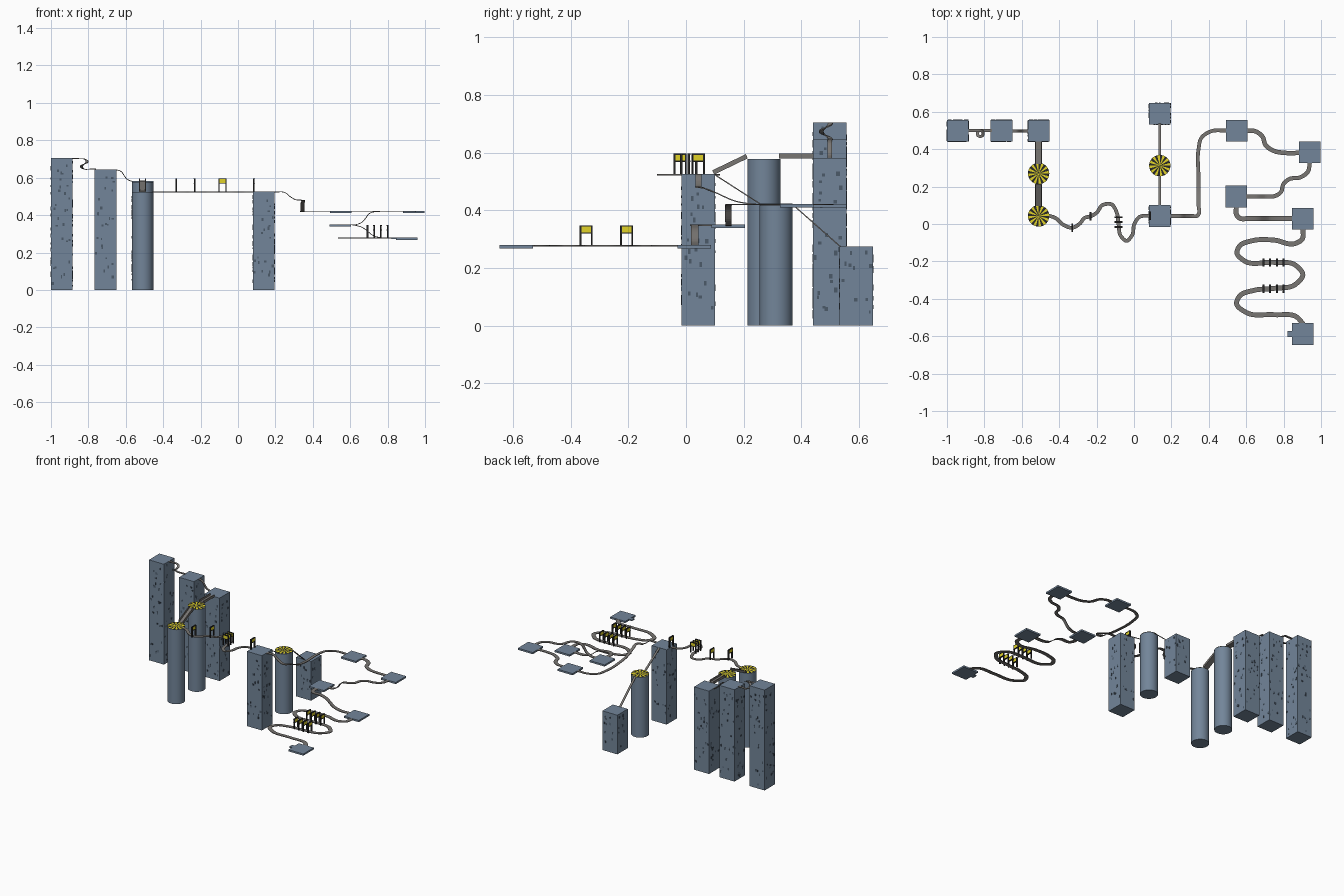
import bpy, bmesh, math, random
from mathutils import Vector

if "Cube" in bpy.data.objects:
    bpy.data.objects.remove(bpy.data.objects["Cube"])

random.seed(4)


def mat(name, col):
    m = bpy.data.materials.new(name)
    m.diffuse_color = (*col, 1)
    m.use_nodes = True
    m.node_tree.nodes["Principled BSDF"].inputs["Base Color"].default_value = m.diffuse_color
    return m


SLATE = mat("slate", (0.17, 0.235, 0.32))
CHIP = mat("dark_slate", (0.07, 0.10, 0.14))
TRACK = mat("track_grey", (0.19, 0.18, 0.17))
BLACK = mat("black", (0.02, 0.02, 0.02))
YELLOW = mat("yellow", (0.75, 0.65, 0.02))


def finish(name, bm, mats):
    bmesh.ops.recalc_face_normals(bm, faces=bm.faces)
    me = bpy.data.meshes.new(name)
    bm.to_mesh(me)
    bm.free()
    for m in mats:
        me.materials.append(m)
    ob = bpy.data.objects.new(name, me)
    bpy.context.collection.objects.link(ob)
    return ob


def box(bm, c, s, mi=0):
    verts = bmesh.ops.create_cube(bm, size=1)["verts"]
    for v in verts:
        v.co = Vector(c) + Vector((v.co.x * s[0], v.co.y * s[1], v.co.z * s[2]))
    for f in {f for v in verts for f in v.link_faces}:
        f.material_index = mi


# Square stone tower with scattered raised chips on its four sides
def tower(name, x, y, top, w=0.116):
    bm = bmesh.new()
    box(bm, (x, y, top / 2), (w, w, top))
    for axis in (0, 1):
        for side in (-1, 1):
            for i in range(int(top * 38)):
                a = random.uniform(-0.44, 0.44) * w
                z = random.uniform(0.02, top - 0.02)
                wd, ht = random.uniform(.006, .013), random.uniform(.008, .018)
                off = side * w / 2
                if axis:
                    box(bm, (x + a, y + off, z), (wd, .003, ht), 1)
                else:
                    box(bm, (x + off, y + a, z), (.003, wd, ht), 1)
    finish(name, bm, [SLATE, CHIP])


# Round tower with a striped radial cap
def round_tower(name, x, y, top, r=0.057, n=48):
    bm = bmesh.new()
    bmesh.ops.create_cone(bm, cap_ends=True, segments=n, radius1=r, radius2=r, depth=top)
    bmesh.ops.translate(bm, verts=bm.verts, vec=(x, y, top / 2))
    for f in bm.faces:
        f.smooth = len(f.verts) == 4
    for e in bm.edges:
        if abs(e.verts[0].co.z - e.verts[1].co.z) < 1e-6:
            e.smooth = False
    finish(name, bm, [SLATE])
    bm = bmesh.new()
    z = top + 0.002
    c = bm.verts.new((x, y, z))
    ring = [bm.verts.new((x + r * math.cos(2 * math.pi * i / n),
                          y + r * math.sin(2 * math.pi * i / n), z)) for i in range(n)]
    for i in range(n):
        bm.faces.new((c, ring[i], ring[(i + 1) % n])).material_index = (i // 2) % 2
    finish(name + "_striped_cap", bm, [YELLOW, BLACK])


# Smooth path through points (chord-length Hermite spline)
def spline(pts, steps=8):
    p = [Vector(q) for q in pts]
    t = [0]
    for a, b in zip(p, p[1:]):
        t.append(t[-1] + (b - a).length)
    n = len(p)
    d = []
    for i in range(n):
        if 0 < i < n - 1:
            h0, h1 = t[i] - t[i - 1], t[i + 1] - t[i]
            d.append(((p[i] - p[i - 1]) / h0 * h1 + (p[i + 1] - p[i]) / h1 * h0) / (h0 + h1))
        else:
            j = min(i, n - 2)
            d.append((p[j + 1] - p[j]) / (t[j + 1] - t[j]))
    out = []
    for i in range(n - 1):
        h = t[i + 1] - t[i]
        for k in range(steps):
            s = k / steps
            out.append(p[i] * (2*s**3 - 3*s*s + 1) + d[i] * h * (s**3 - 2*s*s + s)
                       + p[i+1] * (3*s*s - 2*s**3) + d[i+1] * h * (s**3 - s*s))
    return out + [p[-1]]


# Sweep a closed profile (across, up) along a path, keeping it level
def track(name, pts, width=0.02, profile=None, steps=8):
    h = width / 2
    profile = profile or [(-h, -.002), (h, -.002), (h, .002), (-h, .002)]
    path = spline(pts, steps)
    bm = bmesh.new()
    rings = []
    for i, c in enumerate(path):
        tan = (path[min(i + 1, len(path) - 1)] - path[max(i - 1, 0)]).normalized()
        side = Vector((tan.y, -tan.x, 0)).normalized()
        up = side.cross(tan)
        rings.append([bm.verts.new(c + side * a + up * b) for a, b in profile])
    k = len(profile)
    for r0, r1 in zip(rings, rings[1:]):
        for j in range(k):
            bm.faces.new((r0[j], r0[(j + 1) % k], r1[(j + 1) % k], r1[j]))
    bm.faces.new(rings[0])
    bm.faces.new(rings[-1])
    finish(name, bm, [TRACK])


# Gate: two dark posts, dark frame and yellow panel; bar runs along axis
def gate(name, x, y, z, along_y=True, w=0.045, h=0.073):
    bm = bmesh.new()

    def part(a, zc, l, d, ht, mi):
        c = (x, y + a, z + zc) if along_y else (x + a, y, z + zc)
        box(bm, c, (d, l, ht) if along_y else (l, d, ht), mi)
    for s in (-1, 1):
        part(s * (w / 2 - .003), h / 2, .006, .009, h, 0)
    part(0, h - .002, w, .010, .004, 0)
    part(0, h - .026, w, .010, .004, 0)
    part(0, h - .014, w - .010, .008, .022, 1)
    finish(name, bm, [BLACK, YELLOW])


def slab(name, x, y, top, w=0.116):
    bm = bmesh.new()
    box(bm, (x, y, top - .006), (w, w, .012))
    return finish(name, bm, [SLATE])


# Towers
for i, (x, y, top) in enumerate([(-.942, .498, .705), (-.708, .498, .645), (-.51, .498, .582),
                                 (.138, .043, .525), (.138, .59, .275)]):
    tower(f"square_tower_{i + 1}", x, y, top)
for i, (x, y, top) in enumerate([(-.51, .27, .578), (-.51, .043, .523), (.138, .312, .423)]):
    round_tower(f"round_tower_{i + 1}", x, y, top)

# Floating platforms
for i, (x, y, top) in enumerate([(.55, .498, .422), (.94, .383, .422), (.547, .147, .35),
                                 (.902, .028, .28), (.902, -.588, .28)]):
    slab(f"platform_{i + 1}", x, y, top)
bm = bmesh.new()
box(bm, (.834, -.588, .275), (.026, .03, .008))
finish("end_platform_tab", bm, [SLATE])

# Corkscrew from first tower to second, then drop to third
helix = [(-.822 + .016 * math.cos(math.pi / 2 - a * math.pi / 4),
          .484 + .016 * math.sin(math.pi / 2 - a * math.pi / 4),
          .70 - .054 * a / 8) for a in range(9)]
track("corkscrew_track", [(-.885, .5, .703), (-.85, .5, .702)] + helix
      + [(-.79, .5, .646), (-.76, .5, .646)], .016)
track("drop_track", [(-.652, .498, .643), (-.63, .498, .636), (-.59, .498, .59),
                     (-.566, .498, .58)], .016)

# Troughed bridges between round towers
U = [(-.019, 0), (.019, 0), (.019, .016), (.014, .016), (.014, .004),
     (-.014, .004), (-.014, .016), (-.019, .016)]
track("bridge_trough", [(-.51, .442, .58), (-.51, .322, .58)], profile=U, steps=1)
track("ramp_trough", [(-.51, .214, .58), (-.51, .098, .524)], profile=U, steps=1)

# Winding track with gates
track("winding_track", [
    (x, y, .523) for x, y in [(-.456, .045), (-.42, .032), (-.38, -.003), (-.33, -.02),
                              (-.29, .002), (-.265, .032), (-.23, .042), (-.2, .06),
                              (-.17, .1), (-.12, .105), (-.092, .06), (-.083, 0),
                              (-.07, -.065), (-.04, -.09), (-.01, -.06), (.002, 0),
                              (.03, .038), (.082, .045)]])
gate("gate_1", -.33, -.02, .523)
gate("gate_2", -.232, .042, .523)
gate("gate_3", .085, .043, .523)
for i in range(3):
    gate(f"cross_gate_{i + 1}", -.083, -.016 + .026 * i, .523, False)

# Straight narrow ramps to the low tower
track("narrow_ramp_1", [(.138, .1, .523), (.138, .257, .422)], .014, steps=1)
track("narrow_ramp_2", [(.138, .367, .422), (.138, .535, .274)], .014, steps=1)

# Descending track and links between platforms
track("descending_track", [
    (.195, .043, .523), (.25, .043, .521), (.28, .043, .498), (.31, .043, .482),
    (.338, .044, .48), (.345, .052, .479), (.345, .1, .462), (.345, .17, .432),
    (.345, .25, .42), (.345, .4, .42), (.36, .46, .42), (.41, .495, .42), (.495, .5, .42)])
track("platform_link_1", [(x, y, .42) for x, y in [
    (.605, .5), (.65, .495), (.685, .47), (.705, .42), (.75, .39), (.81, .38), (.885, .38)]], .024)
track("platform_link_2", [
    (.94, .327, .42), (.93, .28, .42), (.89, .25, .42), (.83, .24, .42), (.8, .215, .42),
    (.785, .17, .42), (.755, .15, .42), (.71, .147, .413), (.66, .147, .36),
    (.635, .147, .35), (.6, .147, .348)], .022)
track("platform_link_3", [
    (.547, .092, .348), (.548, .05, .348), (.56, .034, .348), (.62, .03, .347), (.66, .03, .336),
    (.73, .03, .288), (.77, .03, .278), (.848, .03, .278)], .026)

# Serpentine track with two rows of gates
track("serpentine_track", [(x, y, .277) for x, y in [
    (.904, -.028), (.9, -.08), (.86, -.105), (.75, -.086), (.63, -.09), (.565, -.117),
    (.55, -.155), (.59, -.197), (.75, -.205), (.86, -.218), (.903, -.272), (.86, -.325),
    (.75, -.344), (.64, -.355), (.565, -.385), (.548, -.425), (.6, -.473), (.75, -.485),
    (.87, -.497), (.905, -.535)]], .026)
for row, y in enumerate((-.206, -.346)):
    for i in range(4):
        gate(f"lower_gate_{row + 1}_{i + 1}", .692 + .036 * i, y, .277, True, .045, .07)
